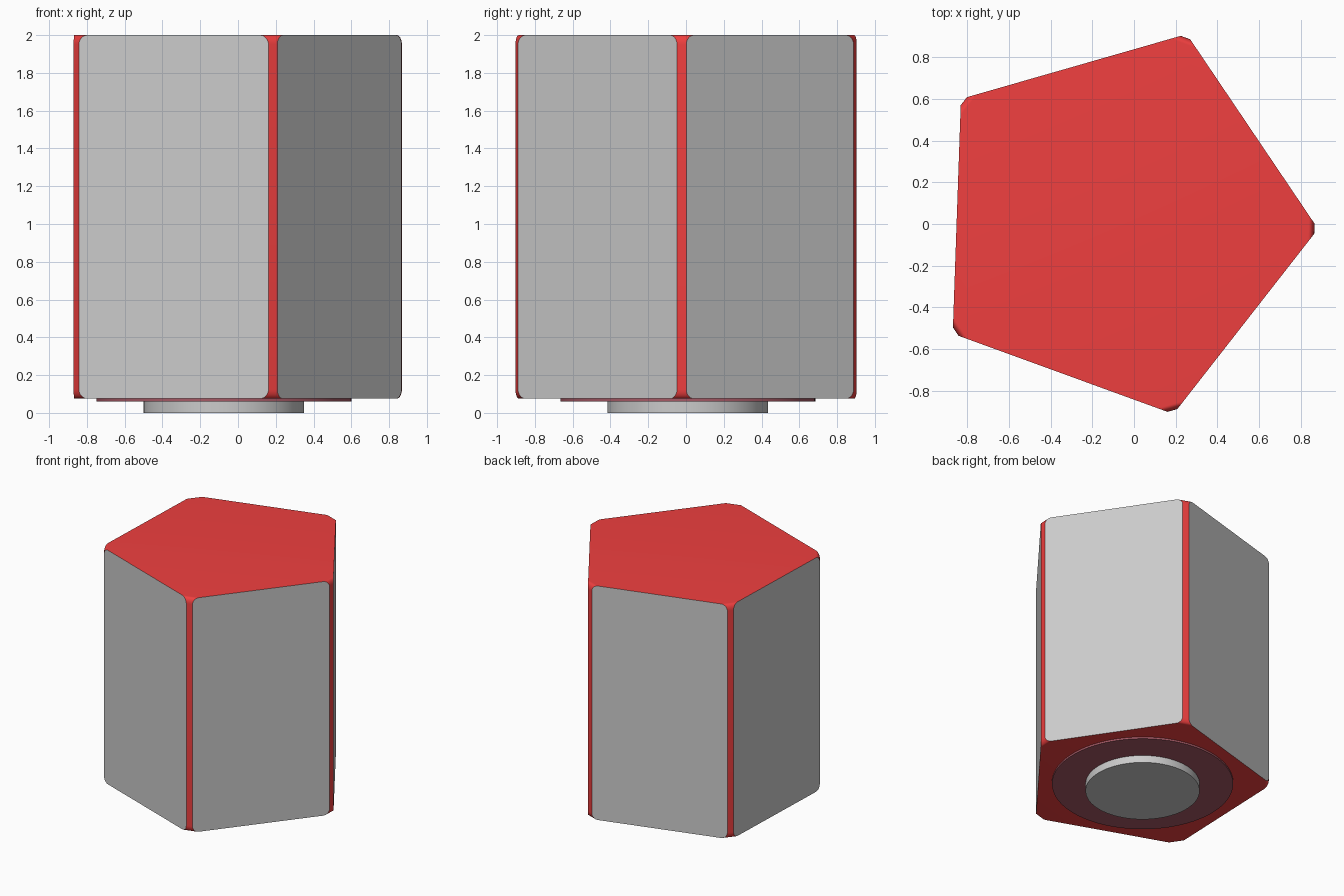
import bpy, bmesh
from math import sin, cos, pi, radians
from mathutils import Vector

if "Cube" in bpy.data.objects:
    bpy.data.objects.remove(bpy.data.objects["Cube"])

CX, CY = -0.075, 0.01          # axis of the prism
R, CUT, ROUND = 0.96, 0.03, 0.05
Z0, Z1 = 0.075, 2.0
SEG = 8


def material(name, rgb):
    m = bpy.data.materials.new(name)
    m.diffuse_color = (*rgb, 1)
    m.use_nodes = True
    m.node_tree.nodes["Principled BSDF"].inputs["Base Color"].default_value = m.diffuse_color
    return m


def finish(name, bm, mat=None):
    bm.normal_update()
    me = bpy.data.meshes.new(name)
    bm.to_mesh(me)
    bm.free()
    ob = bpy.data.objects.new(name, me)
    bpy.context.collection.objects.link(ob)
    if mat:
        me.materials.append(mat)
    bpy.context.view_layer.objects.active = ob
    ob.select_set(True)
    bpy.ops.object.shade_smooth_by_angle(angle=radians(30))
    ob.select_set(False)
    return ob


red = material("red", (0.87, 0.05, 0.05))
dark = material("dark_red", (0.38, 0.10, 0.13))

# Corner cut grows towards both ends, so every flat side is a rounded rectangle
levels = []
for i in range(SEG + 1):
    a = pi / 2 * i / SEG
    levels.append((Z0 + ROUND * (1 - sin(a)), CUT + ROUND * (1 - cos(a))))
levels = levels[::-1]                                   # bottom end, low to high
levels = sorted(levels) + [(Z0 + Z1 - z, c) for z, c in sorted(levels, reverse=True)]

tips = [Vector((CX + R * cos(radians(72 * k - 2)), CY + R * sin(radians(72 * k - 2)), 0))
        for k in range(5)]


def corner(k, toward, z, cut):
    p, q = tips[k % 5], tips[toward % 5]
    p = p + (q - p).normalized() * cut
    return Vector((p.x, p.y, z))


# Red body: corner strips plus top and bottom
bm = bmesh.new()
rings = []
for z, c in levels:
    rings.append([bm.verts.new(corner(k, k + d, z, c)) for k in range(5) for d in (-1, 1)])
for lo, hi in zip(rings, rings[1:]):
    for k in range(0, 10, 2):
        bm.faces.new((lo[k], lo[k + 1], hi[k + 1], hi[k]))
bm.faces.new(rings[0][::-1])
bm.faces.new(rings[-1])
finish("body", bm, red)

# Five grey side panels with rounded corners
for k in range(5):
    bm = bmesh.new()
    left = [corner(k, k + 1, z, c) for z, c in levels]
    right = [corner(k + 1, k, z, c) for z, c in levels]
    bm.faces.new([bm.verts.new(p) for p in right + left[::-1]])
    finish(f"side_panel_{k + 1}", bm)


# Round base plate and foot underneath
def disc(name, radius, z0, z1, mat=None):
    bm = bmesh.new()
    bmesh.ops.create_cone(bm, cap_ends=True, segments=96, radius1=radius,
                          radius2=radius, depth=z1 - z0)
    bmesh.ops.translate(bm, verts=bm.verts, vec=(CX, CY, (z0 + z1) / 2))
    finish(name, bm, mat)


disc("base_plate", 0.675, 0.06, Z0, dark)
disc("foot", 0.425, 0.0, 0.06)
